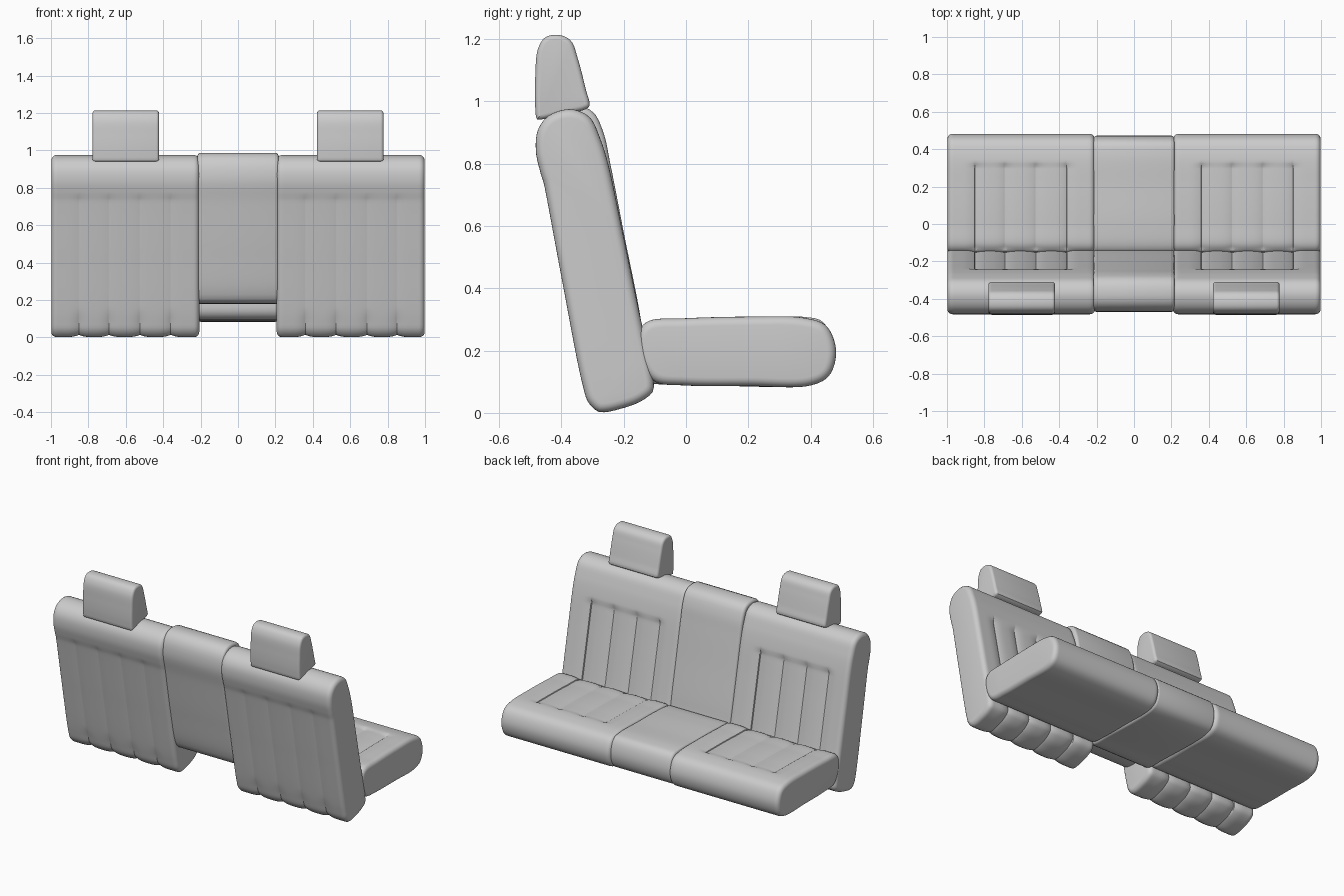
import bpy, bmesh, math
from mathutils import Vector

if "Cube" in bpy.data.objects:
    bpy.data.objects.remove(bpy.data.objects["Cube"])

SEAMS = [0.215, 0.36, 0.525, 0.69, 0.85, 1.0]   # channel seams across one side seat


def smooth_loop(pts, count):
    """Closed centripetal spline through (y, z) points, resampled evenly."""
    P = [Vector(p) for p in pts]
    n, dense = len(P), []
    for i in range(n):
        a, b, c, d = P[i - 1], P[i], P[(i + 1) % n], P[(i + 2) % n]
        t1 = (b - a).length ** 0.5
        t2 = t1 + (c - b).length ** 0.5
        t3 = t2 + (d - c).length ** 0.5
        for k in range(16):
            t = t1 + (t2 - t1) * k / 16
            A1 = a.lerp(b, t / t1)
            A2 = b.lerp(c, (t - t1) / (t2 - t1))
            A3 = c.lerp(d, (t - t2) / (t3 - t2))
            dense.append(A1.lerp(A2, t / t2).lerp(A2.lerp(A3, (t - t1) / (t3 - t1)),
                                                  (t - t1) / (t2 - t1)))
    lens = [(dense[(i + 1) % len(dense)] - p).length for i, p in enumerate(dense)]
    step, out, pos, i = sum(lens) / count, [], 0.0, 0
    for k in range(count):
        while pos + lens[i] < k * step and i < len(dense) - 1:
            pos += lens[i]
            i += 1
        out.append(dense[i].lerp(dense[(i + 1) % len(dense)], (k * step - pos) / lens[i]))
    return out


def cushion(name, pts, x0, x1, r, relief=None, seams=(), mirror=False, count=80):
    """Sweep a profile along x with rounded ends and optional stitched relief."""
    loop = smooth_loop(pts, count)
    area = sum(p.cross(loop[(i + 1) % count]) for i, p in enumerate(loop))
    s = 1 if area > 0 else -1
    normals = []
    for i in range(count):
        t = (loop[(i + 1) % count] - loop[i - 1]).normalized()
        normals.append(Vector((t.y, -t.x)) * s)
    # stations: (x, inset)
    arc = [(r * (1 - math.cos(a)), r * (1 - math.sin(a)))
           for a in [math.radians(18 * k) for k in range(6)]]
    xs = []
    for a, b in zip(seams, seams[1:]):
        xs += [a + (b - a) * (0.5 - 0.5 * math.cos(math.pi * k / 12)) for k in range(13)]
    for sx in seams[1:-1]:
        xs += [sx - 0.012, sx + 0.012]
    mids = sorted({round(x, 4) for x in xs if x0 + r + 0.002 < x < x1 - r - 0.002})
    stations = ([(x0 + dx, q) for dx, q in arc] + [(x, 0) for x in mids]
                + [(x1 - dx, q) for dx, q in reversed(arc)])
    bm = bmesh.new()
    rings = []
    for x, inset in stations:
        ring = []
        for p, n in zip(loop, normals):
            q = p - n * (inset + (relief(x, p, n) if relief else 0))
            ring.append(bm.verts.new((x, q.x, q.y)))
        rings.append(ring)
    for A, B in zip(rings, rings[1:]):
        for i in range(count):
            j = (i + 1) % count
            bm.faces.new((A[i], A[j], B[j], B[i]))
    bm.faces.new(rings[0])
    bm.faces.new(rings[-1])
    bmesh.ops.recalc_face_normals(bm, faces=bm.faces)
    me = bpy.data.meshes.new(name)
    bm.to_mesh(me)
    bm.free()
    ob = bpy.data.objects.new(name, me)
    bpy.context.collection.objects.link(ob)
    if mirror:
        ob.modifiers.new("Mirror", 'MIRROR')
    bpy.ops.object.select_all(action='DESELECT')
    ob.select_set(True)
    bpy.context.view_layer.objects.active = ob
    bpy.ops.object.shade_smooth_by_angle(angle=math.radians(40))
    return ob


def ramp(v, a, b):
    t = min(1, max(0, (v - a) / (b - a)))
    return t * t * (3 - 2 * t)


def pillow(x):
    """0 at a channel's crown, 1 at an inner seam."""
    if x <= SEAMS[1]:
        return max(0, 1 - (SEAMS[1] - x) / 0.06) ** 2
    if x >= SEAMS[4]:
        return max(0, 1 - (x - SEAMS[4]) / 0.06) ** 2
    for a, b in zip(SEAMS, SEAMS[1:]):
        if a <= x <= b:
            return abs(2 * (x - a) / (b - a) - 1) ** 3
    return 0


def panel(x):
    return 1 if SEAMS[1] - 0.001 <= x <= SEAMS[4] + 0.001 else 0


def back_relief(x, p, n):
    below = 1 - ramp(p.y, 0.735, 0.765)
    facing = ramp(n.x, 0.3, 0.7)
    bottom = 1 - ramp(p.y, 0.06, 0.16)
    depth = 0.004 + 0.008 * max(facing, bottom)
    return below * (depth * pillow(x) + 0.006 * facing * panel(x)
                    + 0.003 * ramp(-n.x, 0.3, 0.7))


def seat_relief(x, p, n):
    w = ramp(n.y, 0.5, 0.8) * (1 - ramp(p.x, 0.305, 0.33))
    return w * (0.010 * pillow(x) + 0.004 * panel(x))


# Side seat backs
back = [(-0.28, 0.003), (-0.315, 0.03), (-0.335, 0.09), (-0.40, 0.42), (-0.46, 0.74),
        (-0.482, 0.84), (-0.475, 0.91), (-0.44, 0.955), (-0.37, 0.975), (-0.31, 0.95),
        (-0.275, 0.88), (-0.25, 0.80), (-0.203, 0.58), (-0.145, 0.30), (-0.108, 0.13),
        (-0.106, 0.07), (-0.14, 0.04), (-0.20, 0.016)]
cushion("side_seat_back", back, 0.207, 0.998, 0.028, back_relief, SEAMS, True, 130)

# Side seat cushions
seat = [(-0.155, 0.21), (-0.15, 0.265), (-0.12, 0.295), (0.0, 0.304), (0.2, 0.309),
        (0.38, 0.305), (0.45, 0.28), (0.482, 0.20), (0.46, 0.12), (0.40, 0.088),
        (0.2, 0.086), (0.0, 0.088), (-0.10, 0.10), (-0.14, 0.15)]
cushion("side_seat_cushion", seat, 0.21, 0.998, 0.028, seat_relief, SEAMS, True, 120)

# Centre back
mid_back = [(-0.32, 0.19), (-0.345, 0.23), (-0.395, 0.45), (-0.445, 0.72), (-0.47, 0.85),
            (-0.455, 0.94), (-0.42, 0.978), (-0.36, 0.987), (-0.30, 0.968), (-0.265, 0.90),
            (-0.243, 0.80), (-0.20, 0.58), (-0.145, 0.30), (-0.135, 0.21), (-0.18, 0.185)]
cushion("centre_seat_back", mid_back, -0.217, 0.217, 0.018)

# Centre cushion
mid_seat = [(-0.16, 0.20), (-0.15, 0.27), (-0.12, 0.29), (0.0, 0.303), (0.2, 0.306),
            (0.38, 0.308), (0.44, 0.292), (0.472, 0.20), (0.45, 0.12), (0.40, 0.092),
            (0.0, 0.092), (-0.12, 0.098), (-0.155, 0.13)]
cushion("centre_seat_cushion", mid_seat, -0.217, 0.217, 0.018)

# Headrests
head = [(-0.478, 0.942), (-0.484, 0.98), (-0.484, 1.08), (-0.475, 1.17), (-0.45, 1.207),
        (-0.40, 1.212), (-0.368, 1.193), (-0.348, 1.14), (-0.322, 1.04), (-0.31, 0.985),
        (-0.325, 0.974), (-0.40, 0.958), (-0.465, 0.942)]
cushion("headrest", head, 0.422, 0.778, 0.016, mirror=True, count=70)
